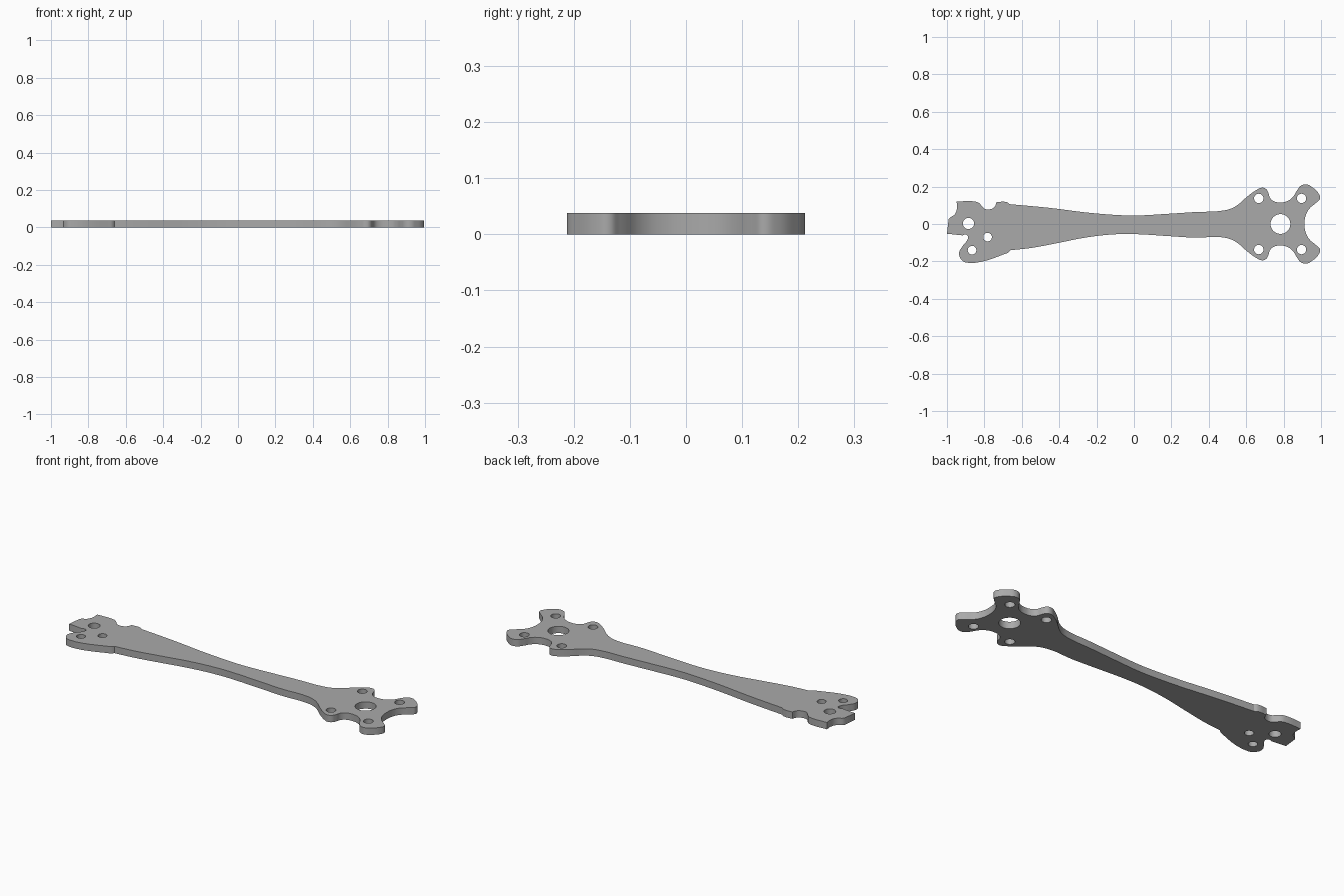
import bpy
import bmesh
from math import radians

cube = bpy.data.objects.get("Cube")
if cube:
    bpy.data.objects.remove(cube)

THICKNESS = 0.038

# Motor mount and upper arm edge, from the tip centre to mid arm; third value marks a corner
mount = [(.912, 0), (.917, .042), (.936, .08), (.978, .117), (.995, .137), (.987, .163),
         (.955, .195), (.922, .212), (.893, .205), (.872, .18), (.85, .145), (.825, .125),
         (.785, .115), (.747, .122), (.727, .14), (.718, .167), (.705, .188), (.682, .194),
         (.655, .182), (.6, .142), (.565, .11), (.525, .085), (.47, .071)]
upper_arm = [(.33, .064), (.19, .055), (0, .045), (-.05, .046), (-.24, .06), (-.45, .086)]

# Frame end, running from the upper arm round to the lower arm
frame_end = [(-.665, .106, 1), (-.682, .117), (-.735, .117, 1), (-.745, .092), (-.765, .08),
             (-.795, .08), (-.815, .098), (-.83, .113), (-.85, .12), (-.948, .12, 1),
             (-.948, .075), (-.96, .05), (-.985, .033), (-.991, .025, 1), (-1, -.052, 1),
             (-.915, -.061, 1), (-.9, -.056), (-.888, -.066), (-.893, -.088), (-.918, -.12),
             (-.935, -.155), (-.925, -.188), (-.893, -.207), (-.69, -.16), (-.672, -.152),
             (-.66, -.14, 1)]
lower_arm = [(-.55, -.128), (-.4, -.1), (-.25, -.071), (-.1, -.055), (0, -.054),
             (.19, -.065), (.33, -.073)]
mirrored = [(x, -y) for x, y in reversed(mount[1:])]
outline = mount + upper_arm + frame_end + lower_arm + mirrored

# Bolt and shaft holes as x, y, radius
holes = [(.783, 0, .053), (-.885, .003, .03), (-.783, -.07, .023), (-.866, -.14, .023)]
holes += [(x, side * .137, .025) for x in (.667, .896) for side in (1, -1)]


def add_loop(curve, points, resolution):
    spline = curve.splines.new("BEZIER")
    spline.bezier_points.add(len(points) - 1)
    spline.use_cyclic_u = True
    spline.resolution_u = resolution
    for knot, p in zip(spline.bezier_points, points):
        knot.co = (p[0], p[1], 0)
        kind = "VECTOR" if len(p) > 2 else "AUTO"
        knot.handle_left_type = knot.handle_right_type = kind


# Flat filled profile with thickness
profile = bpy.data.curves.new("arm_profile", "CURVE")
profile.dimensions = "2D"
profile.fill_mode = "BOTH"
profile.extrude = THICKNESS / 2
add_loop(profile, outline, 6)
for x, y, r in holes:
    add_loop(profile, [(x + r, y), (x, y + r), (x - r, y), (x, y - r)], 8)
arm = bpy.data.objects.new("arm_plate", profile)
bpy.context.collection.objects.link(arm)
arm.location.z = THICKNESS / 2

# Solid mesh
bpy.ops.object.select_all(action="DESELECT")
arm.select_set(True)
bpy.context.view_layer.objects.active = arm
bpy.ops.object.convert(target="MESH")
arm = bpy.context.view_layer.objects.active
arm.name = "arm_plate"
bm = bmesh.new()
bm.from_mesh(arm.data)
bmesh.ops.remove_doubles(bm, verts=bm.verts, dist=.0002)
bmesh.ops.recalc_face_normals(bm, faces=bm.faces)
bm.to_mesh(arm.data)
bm.free()
bpy.ops.object.shade_smooth_by_angle(angle=radians(30))

# Plain grey finish
grey = bpy.data.materials.new("plate_grey")
grey.use_nodes = True
colour = (.4, .4, .4, 1)
grey.diffuse_color = colour
grey.node_tree.nodes["Principled BSDF"].inputs["Base Color"].default_value = colour
arm.data.materials.clear()
arm.data.materials.append(grey)
